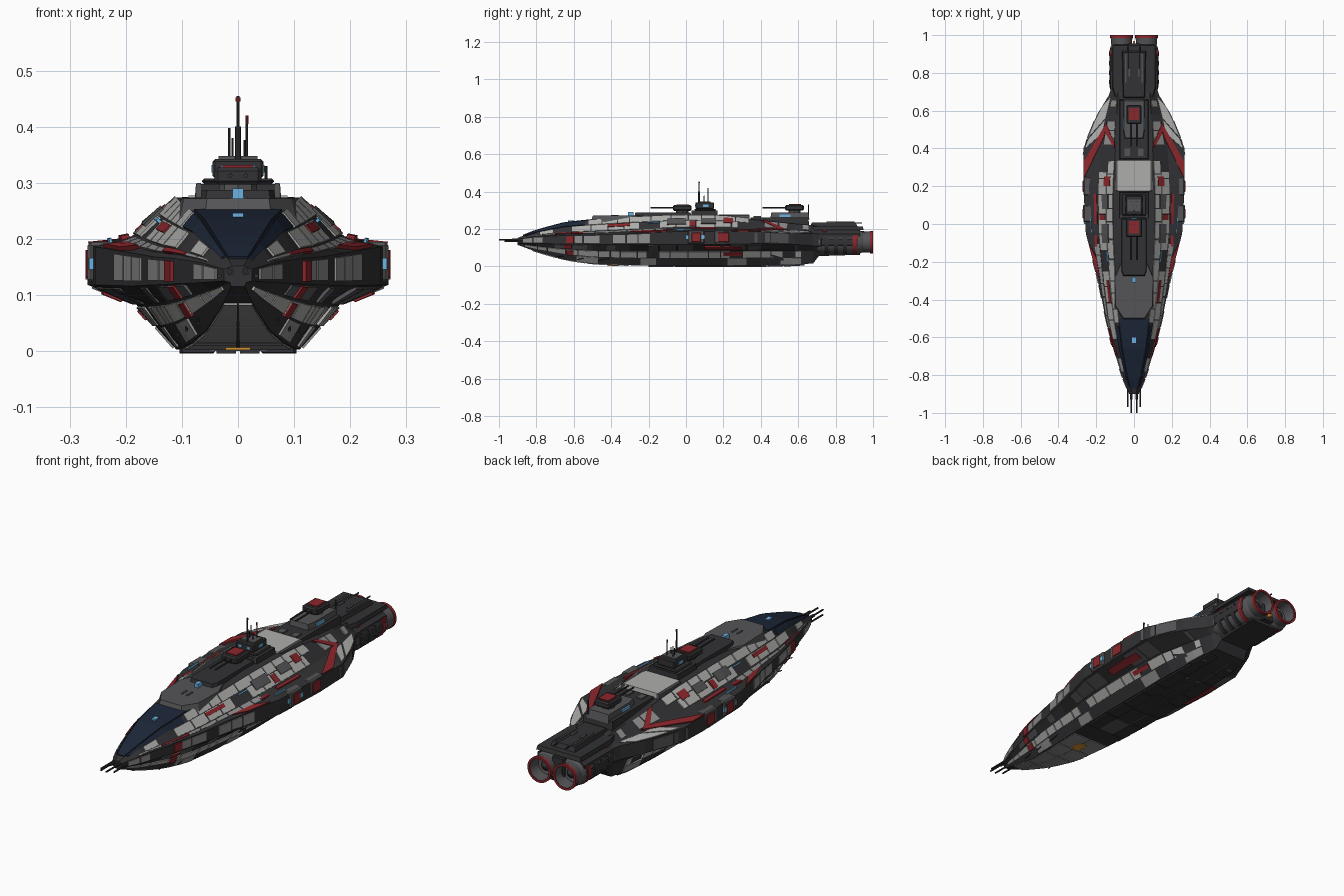
import bpy, bmesh, math, random
from mathutils import Vector, Matrix

if "Cube" in bpy.data.objects:
    bpy.data.objects.remove(bpy.data.objects["Cube"])
random.seed(4)

def mat(name, r, g, b):
    m = bpy.data.materials.new(name)
    m.diffuse_color = (r, g, b, 1)
    m.use_nodes = True
    m.node_tree.nodes["Principled BSDF"].inputs["Base Color"].default_value = m.diffuse_color
    return m
DARK = mat("dark", .032, .032, .035)
MID = mat("mid", .09, .09, .095)
LIGHT = mat("light", .42, .42, .41)
PALE = mat("pale", .27, .27, .27)
RED = mat("red", .26, .02, .025)
NAVY = mat("navy", .012, .02, .04)
BLUE = mat("blue", .15, .45, .75)
ORANGE = mat("orange", .7, .3, .03)

def finish(name, bm, m):
    bmesh.ops.recalc_face_normals(bm, faces=bm.faces)
    me = bpy.data.meshes.new(name)
    bm.to_mesh(me)
    bm.free()
    ob = bpy.data.objects.new(name, me)
    bpy.context.collection.objects.link(ob)
    me.materials.append(m)
    return ob

# Hull stations: y, top half-width, top z, shoulder, chine half-width, chine z up, chine z low, bottom half-width, bottom z
ST = [(-.90, .010, .152, .022, .025, .146, .125, .012, .115),
      (-.80, .036, .192, .058, .066, .158, .122, .030, .078),
      (-.65, .062, .232, .102, .112, .165, .120, .058, .036),
      (-.50, .080, .248, .135, .150, .168, .118, .085, .014),
      (-.30, .098, .262, .160, .190, .175, .116, .100, .006),
      (-.05, .110, .274, .185, .255, .186, .118, .110, .003),
      (.20, .110, .270, .190, .268, .188, .118, .110, .003),
      (.40, .098, .246, .178, .268, .186, .122, .110, .004),
      (.58, .090, .228, .140, .195, .178, .118, .100, .008),
      (.68, .085, .220, .118, .134, .175, .110, .085, .016),
      (.71, .080, .210, .112, .124, .172, .108, .075, .055),
      (.93, .080, .205, .110, .122, .172, .108, .075, .062)]

def section(y):
    y = min(max(y, ST[0][0]), ST[-1][0])
    for a, b in zip(ST, ST[1:]):
        if y <= b[0]:
            t = (y - a[0]) / (b[0] - a[0])
            tw, zt, sh, w, zu, zl, bw, zb = [p + (q - p) * t for p, q in zip(a[1:], b[1:])]
            break
    return [Vector((x, y, z)) for x, z in
            ((0, zt), (tw, zt), (sh, zu + .2 * (zt - zu)), (w, zu), (w, zl),
             (sh - .008, zb + .7 * (zl - zb)), (bw, zb), (0, zb))]

def surf(s, y):
    p = section(y)
    i = min(max(int(s), 0), 6)
    return p[i].lerp(p[i + 1], s - i)

def flip(v):
    return Vector((-v.x, v.y, v.z))

# Lofted hull core
bm = bmesh.new()
rings = []
for st in ST:
    p = section(st[0])
    rings.append([bm.verts.new(v) for v in p + [flip(v) for v in p[-2:0:-1]]])
for a, b in zip(rings, rings[1:]):
    for i in range(len(a)):
        j = (i + 1) % len(a)
        bm.faces.new((a[i], a[j], b[j], b[i]))
bm.faces.new(rings[0])
bm.faces.new(rings[-1])
finish("hull_core", bm, DARK)

def plates(name, regions, m, th=.004):
    """Mirrored armour plates; region = (s0, s1, y0 and y1 at s0[, y0 and y1 at s1])."""
    bm = bmesh.new()
    for r in regions:
        s0, s1, a0, a1 = r[:4]
        b0, b1 = r[4:] if len(r) > 4 else (a0, a1)
        n = max(1, int(abs(a1 - a0) / .05))
        for sg in (0, 1):
            g = []
            for k in range(n + 1):
                t = k / n
                row = []
                for s, y in ((s0, a0 + (a1 - a0) * t), (s1, b0 + (b1 - b0) * t)):
                    c = surf((s0 + s1) / 2, y)
                    d1 = surf(s1 - .01, y) - surf(s0 + .01, y)
                    d2 = surf((s0 + s1) / 2, y + .01) - surf((s0 + s1) / 2, y - .01)
                    nn = d2.cross(d1).normalized()
                    if nn.dot(c - Vector((0, y, .15))) < 0:
                        nn = -nn
                    v = surf(s, y)
                    lo, hi = v - nn * .003, v + nn * th
                    row += [bm.verts.new(flip(q) if sg else q) for q in (lo, hi)]
                g.append(row)
            for a, b in zip(g, g[1:]):
                for i, j in ((0, 1), (1, 3), (3, 2), (2, 0)):
                    bm.faces.new((a[i], a[j], b[j], b[i]))
            for q in (g[0], g[-1]):
                bm.faces.new((q[0], q[1], q[3], q[2]))
    return finish(name, bm, m)

def row(s0, s1, y0, y1, lo, hi, keep=1.0):
    out, y = [], y0
    while y < y1 - .02:
        e = min(y + random.uniform(lo, hi), y1)
        if random.random() < keep:
            out.append((s0, s1, y, e - .006))
        y = e
    return out

# Armour plating in rows along the flanks
plates("upper_armour", row(1.0, 1.42, -.52, .34, .06, .12) + row(1.46, 1.95, -.78, .28, .06, .11, .85), LIGHT)
plates("shoulder_armour", row(2.05, 2.5, -.82, -.1, .05, .1, .8) + row(1.1, 1.8, .42, .66, .05, .08, .6), PALE)
plates("chine_armour", row(3.1, 3.85, -.87, -.12, .05, .09, .85), PALE)
plates("lower_armour", row(5.05, 5.45, -.86, .62, .05, .11, .75), LIGHT)
plates("keel_armour", row(5.5, 5.95, -.7, .62, .06, .12, .55), PALE)
plates("lower_shoulder_panels", row(4.1, 4.9, -.8, .6, .05, .1, .45), MID)
plates("bow_belly_plates", row(6.05, 6.97, -.82, -.3, .1, .16), PALE)
plates("belly_panels", row(6.05, 6.6, -.28, .64, .08, .15, .7) + row(6.65, 6.97, -.1, .6, .1, .2, .6), DARK, .007)
plates("wing_tail_plates", [(2.1, 2.95, .56, .67, .46, .62), (2.1, 2.9, .48, .55, .40, .45)], LIGHT)
plates("wing_side_panels", row(3.1, 3.9, .28, .66, .08, .12, .8), MID)

# Red markings
plates("red_stripes", [(1.9, 2.97, .46, .54, .24, .33), (1.05, 1.9, .40, .43, .49, .53),
       (2.05, 2.5, -.70, -.55), (2.5, 2.95, -.3, -.18, -.22, -.1), (1.5, 1.7, -.42, -.3),
       (1.5, 1.9, .02, .05), (5.1, 5.5, -.64, -.60), (4.1, 4.9, -.65, -.61), (3.1, 3.9, -.64, -.60),
       (2.1, 2.3, 0, .16), (1.2, 1.6, .2, .25), (4.3, 4.7, .1, .3), (5.1, 5.3, .2, .3),
       (1.1, 1.9, .73, .75), (3.05, 3.95, .9, .92)], RED, .007)
plates("bow_canopy", [(0, .98, -.87, -.5), (1.02, 1.4, -.86, -.54)], NAVY, .005)
plates("window_strips", [(3.3, 3.6, .0, .1), (2.55, 2.62, -.05, .03), (1.5, 1.56, -.2, -.14)], BLUE, .008)
plates("flank_hatches", [(1.3, 1.75, -.1, .0), (1.3, 1.7, .08, .16)], MID, .009)

def boxes(name, items, m, bevel=0.0):
    """Boxes as (x0, x1, y0, y1, z0, z1); boxes off the centre line are mirrored."""
    bm = bmesh.new()
    for x0, x1, y0, y1, z0, z1 in items:
        for sg in ((1, -1) if x0 > 0 else (1,)):
            M = Matrix.Translation((sg * (x0 + x1) / 2, (y0 + y1) / 2, (z0 + z1) / 2))
            bmesh.ops.create_cube(bm, size=1, matrix=M @ Matrix.Diagonal((x1 - x0, y1 - y0, z1 - z0, 1)))
    if bevel:
        bmesh.ops.bevel(bm, geom=bm.edges[:], offset=bevel, segments=1, affect='EDGES')
    return finish(name, bm, m)

def prism(name, pts, z0, z1, m, inset=.92):
    """Deck block from a half outline of (x, y), mirrored, with sloped walls."""
    bm = bmesh.new()
    out = pts + [(-x, y) for x, y in reversed(pts)]
    cy = sum(p[1] for p in pts) / len(pts)
    lo = [bm.verts.new((x, y, z0)) for x, y in out]
    hi = [bm.verts.new((x * inset, cy + (y - cy) * inset, z1)) for x, y in out]
    for i in range(len(out)):
        j = (i + 1) % len(out)
        bm.faces.new((lo[i], lo[j], hi[j], hi[i]))
    bm.faces.new(lo)
    bm.faces.new(hi)
    return finish(name, bm, m)

# Dorsal decks
prism("forward_deck", [(.06, -.51), (.105, -.44), (.11, -.28), (.075, -.2)], .235, .272, MID)
prism("gun_deck", [(.06, -.28), (.07, -.25), (.07, .04)], .25, .287, DARK)
prism("bridge_base", [(.078, .03), (.078, .17)], .26, .298, DARK, .96)
prism("mid_deck", [(.092, .17), (.092, .34)], .25, .277, LIGHT, .96)
prism("aft_deck", [(.078, .34), (.078, .66)], .21, .262, DARK, .96)
prism("aft_tower", [(.05, .45), (.058, .5), (.058, .66)], .25, .288, MID, .93)
prism("stern_deck", [(.10, .67), (.115, .72), (.115, .95)], .195, .214, DARK, .97)
prism("stern_ridge", [(.06, .66), (.065, .92)], .205, .234, DARK, .9)
boxes("bridge", [(-.064, .064, .045, .16, .298, .308), (-.045, .045, .05, .15, .308, .342)], DARK, .004)
boxes("bridge_details", [(-.035, .035, .07, .13, .34, .348), (.066, .074, .03, .05, .27, .3),
      (.01, .018, -.40, -.36, .27, .275), (.085, .1, .18, .34, .25, .275), (.02, .05, .36, .4, .26, .268),
      (.04, .048, .75, .9, .21, .24), (.02, .03, .78, .82, .233, .238)], MID)
boxes("bridge_lights", [(-.012, .012, .028, .034, .271, .276), (.015, .03, .047, .052, .321, .332),
      (-.01, .01, -.31, -.28, .271, .29), (-.01, .01, -.63, -.60, .235, .246),
      (.04, .062, .50, .56, .265, .278), (.045, .047, .09, .12, .318, .332)], BLUE)
boxes("bow_lights", [(.012, .018, -.905, -.89, .137, .143)], ORANGE)
boxes("belly_light", [(-.022, .022, -.42, -.36, .002, .006)], ORANGE)
boxes("belly_gear", [(.03, .07, .05, .2, .001, .02), (.02, .06, .35, .42, .001, .02),
      (.06, .085, .48, .6, .001, .02), (-.05, .05, -.2, -.08, 0, .01)], MID)

# Side pods
boxes("side_pods", [(.225, .268, .15, .25, .122, .194), (.22, .268, .01, .1, .122, .194)], MID, .006)
boxes("side_pod_caps", [(.262, .272, .17, .23, .13, .18), (.262, .272, .03, .08, .13, .18),
      (.19, .21, -.12, -.06, .185, .2)], RED, .002)

def rod(bm, a, b, r, n=8):
    a, b = Vector(a), Vector(b)
    M = Matrix.Translation((a + b) / 2) @ (b - a).to_track_quat('Z', 'Y').to_matrix().to_4x4()
    bmesh.ops.create_cone(bm, cap_ends=True, segments=n, radius1=r, radius2=r, depth=(b - a).length, matrix=M)

def rods(name, items, m):
    bm = bmesh.new()
    for a, b, r in items:
        rod(bm, a, b, r)
    return finish(name, bm, m)

# Turrets with twin barrels
for name, y, z, w in (("main_turret", -.02, .287, .042), ("aft_turret", .58, .288, .04)):
    rods(name + "_ring", [((0, y, z - .005), (0, y, z + .012), w * .8)], MID)
    boxes(name + "_house", [(-w, w, y - .05, y + .05, z + .01, z + .04)], DARK, .006)
    boxes(name + "_roof", [(-w * .65, w * .65, y - .03, y + .035, z + .038, z + .045)], RED)
    rods(name + "_barrels", [((s * .014, y - .04, z + .026), (s * .014, y - .17, z + .026), .004) for s in (-1, 1)], DARK)

# Masts, nose guns, stern guns, belly antennas
rods("masts", [((0, .07, .34), (0, .07, .40), .005), ((0, .07, .40), (0, .07, .455), .003),
     ((.016, .118, .34), (.016, .118, .41), .0022), ((-.016, .118, .34), (-.016, .118, .398), .0022),
     ((-.01, .1, .34), (-.01, .1, .38), .002), ((.012, .095, .34), (.012, .095, .376), .002),
     ((.05, .655, .25), (.05, .655, .33), .003)], DARK)
rods("mast_tips", [((.016, .118, .405), (.016, .118, .42), .003), ((0, .07, .445), (0, .07, .452), .0045)], RED)
rods("nose_guns", [((s * x, -.84, z), (s * x, e, z), .004) for s in (-1, 1)
     for x, e, z in ((.014, -1, .142), (.033, -.97, .134))] +
     [((s * .014, -.93, .142), (s * .014, -.88, .142), .007) for s in (-1, 1)], DARK)
rods("stern_guns", [((s * .03, .80, .232), (s * .03, .94, .232), .0035) for s in (-1, 1)], DARK)
rods("belly_guns", [((s * surf(5.6, y).x, y + .03, surf(5.6, y).z), (s * surf(5.6, y).x, y - .03, surf(5.6, y).z - .012), .0025)
     for s in (-1, 1) for y in (-.66, -.55, -.44)], DARK)

def lathe(name, prof, m, x, z, n=32):
    """Closed (radius, y) profile revolved about an axis along y, on both sides."""
    bm = bmesh.new()
    for sg in (1, -1):
        rs = [[bm.verts.new((sg * x + r * math.cos(2 * math.pi * i / n), y, z + r * math.sin(2 * math.pi * i / n)))
               for i in range(n)] for r, y in prof]
        for a, b in zip(rs, rs[1:] + rs[:1]):
            for i in range(n):
                bm.faces.new((a[i], a[(i + 1) % n], b[(i + 1) % n], b[i]))
    ob = finish(name, bm, m)
    ob.data.shade_smooth()
    ob.data.set_sharp_from_angle(angle=math.radians(30))

# Twin engines
EX, EZ = .066, .13
lathe("engine_casings", [(.002, .70), (.058, .70), (.062, .73), (.062, .93), (.054, .945), (.058, .992), (.05, .995),
      (.044, .94), (.002, .93)], MID, EX, EZ)
lathe("engine_rims", [(.053, .985), (.06, .985), (.06, 1.0), (.05, 1.0)], RED, EX, EZ)
lathe("engine_cores", [(.002, .92), (.026, .92), (.022, .95), (.002, .965)], DARK, EX, EZ)
for k, y in enumerate((.74, .79, .84, .89)):
    lathe("engine_band_%d" % k, [(.055, y), (.066, y), (.066, y + .022), (.055, y + .022)], RED if k == 3 else DARK, EX, EZ)
boxes("engine_mount", [(-.03, .03, .7, .955, .075, .19), (.115, .13, .72, .92, .11, .15)], DARK, .004)
boxes("engine_lights", [(-.006, .006, .95, .97, .09, .105)], ORANGE)
